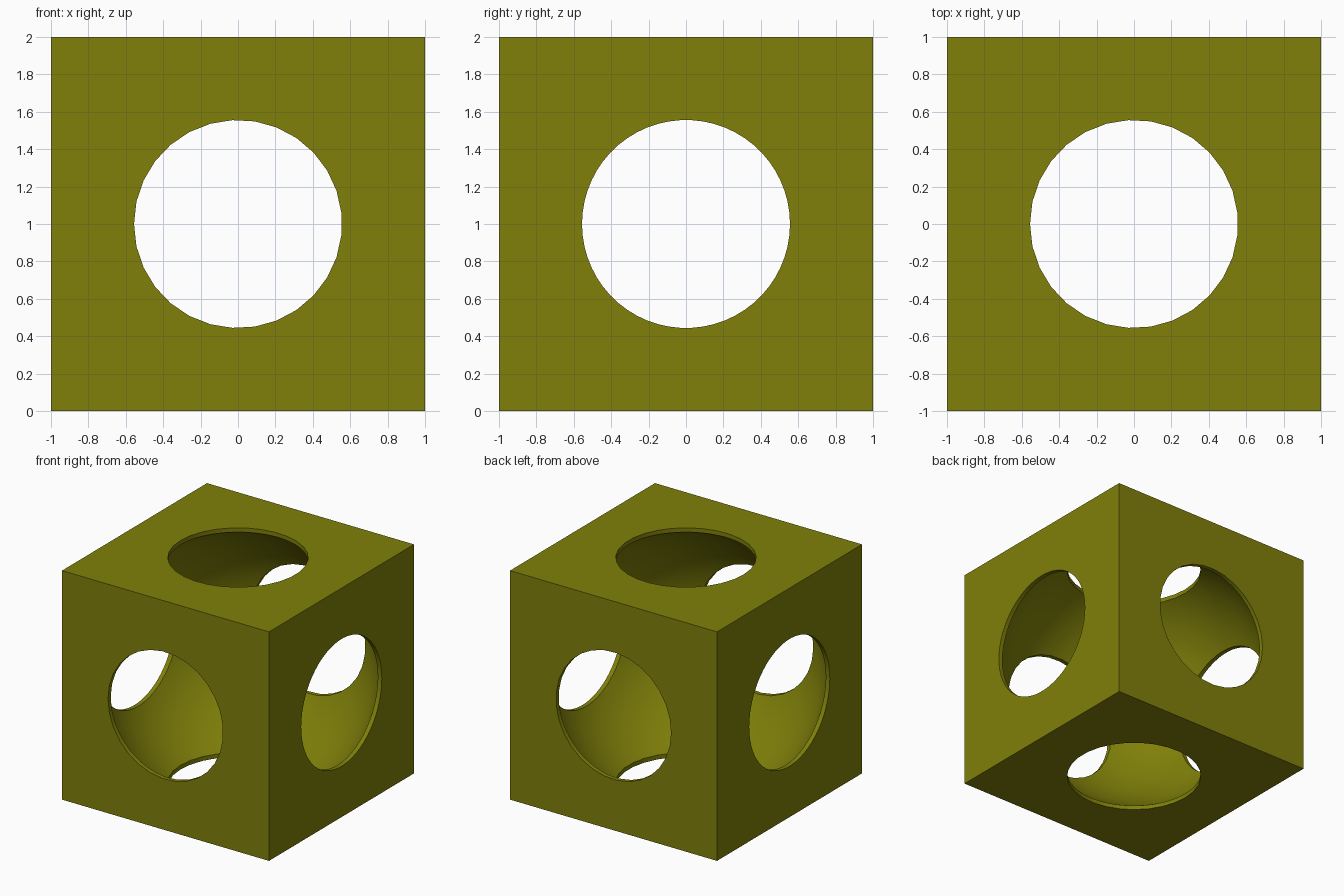
import bpy
from math import pi, radians

if "Cube" in bpy.data.objects:
    bpy.data.objects.remove(bpy.data.objects["Cube"])

CENTER = (0, 0, 1)
HOLE_R = 0.556
CAVITY_R = 1.111

# Block
bpy.ops.mesh.primitive_cube_add(size=2, location=CENTER)
block = bpy.context.object
block.name = "hollow_block"


def cut(cutter, name):
    """Subtract a helper from the block, then remove it."""
    cutter.name = name
    cutter.hide_render = True
    mod = block.modifiers.new(name, 'BOOLEAN')
    mod.operation = 'DIFFERENCE'
    mod.solver = 'EXACT'
    mod.object = cutter
    bpy.context.view_layer.objects.active = block
    bpy.ops.object.modifier_apply(modifier=name)
    bpy.data.objects.remove(cutter, do_unlink=True)


# Spherical cavity
bpy.ops.mesh.primitive_uv_sphere_add(segments=96, ring_count=48,
                                     radius=CAVITY_R, location=CENTER)
cut(bpy.context.object, "cavity_cutter")


# Round through-holes: a 29-gon with its vertex on -x for y and z, finer along x
def hole(name, sides, rot, vertex_turn):
    bpy.ops.mesh.primitive_cylinder_add(vertices=sides, radius=HOLE_R, depth=3)
    ob = bpy.context.object
    for turn in (vertex_turn, rot):
        ob.rotation_euler = turn
        bpy.ops.object.transform_apply(location=False, rotation=True, scale=False)
    ob.location = CENTER
    bpy.context.view_layer.update()
    cut(ob, name)


to_left = (0, 0, pi / 2)      # first vertex from +y to -x
hole("top_hole_cutter", 29, (0, 0, 0), to_left)
hole("front_hole_cutter", 29, (pi / 2, 0, 0), to_left)
hole("side_hole_cutter", 58, (0, pi / 2, 0), (0, 0, 0))

# Smooth cavity and rims, crisp edges
bpy.ops.object.select_all(action='DESELECT')
block.select_set(True)
bpy.context.view_layer.objects.active = block
bpy.ops.object.shade_smooth_by_angle(angle=radians(30))

# Olive colour
olive = bpy.data.materials.new("olive")
olive.diffuse_color = (0.214, 0.214, 0.003, 1)
olive.use_nodes = True
olive.node_tree.nodes["Principled BSDF"].inputs["Base Color"].default_value = olive.diffuse_color
block.data.materials.clear()
block.data.materials.append(olive)
